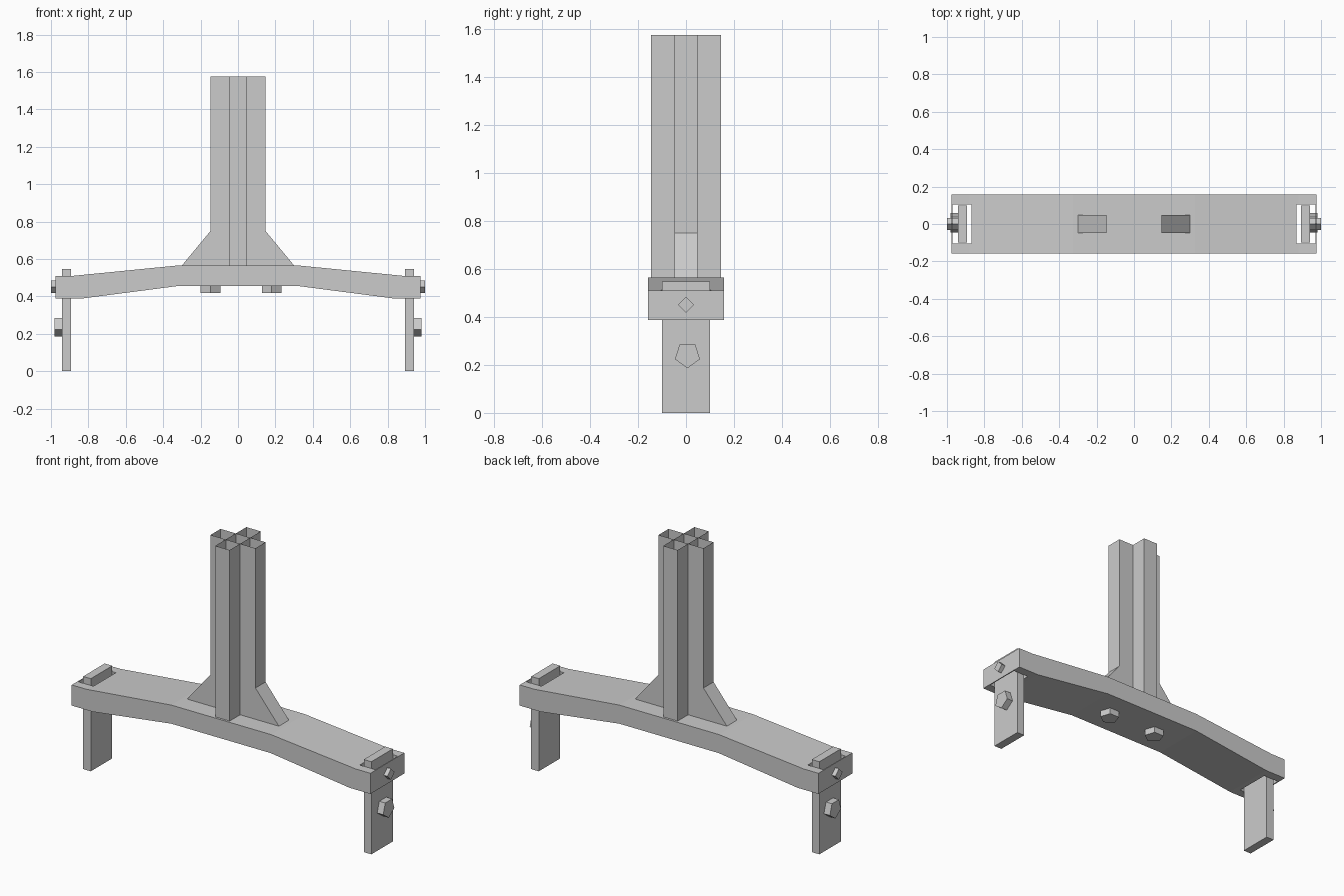
import bpy, math

if "Cube" in bpy.data.objects:
    bpy.data.objects.remove(bpy.data.objects["Cube"])


def prism(name, pts, axis, a, b, open_edges=()):
    """Extrude a 2D profile from a to b along an axis; open_edges are left without walls."""
    place = {'x': lambda p, t: (t, p[0], p[1]),
             'y': lambda p, t: (p[0], t, p[1]),
             'z': lambda p, t: (p[0], p[1], t)}[axis]
    n = len(pts)
    verts = [place(p, a) for p in pts] + [place(p, b) for p in pts]
    faces = [tuple(range(n))[::-1], tuple(range(n, 2 * n))]
    faces += [(i, (i + 1) % n, (i + 1) % n + n, i + n)
              for i in range(n) if i not in open_edges]
    # keep normals outward whatever the axis or extrusion direction
    if (axis == 'y') != (b < a):
        faces = [f[::-1] for f in faces]
    me = bpy.data.meshes.new(name)
    me.from_pydata(verts, [], faces)
    ob = bpy.data.objects.new(name, me)
    bpy.context.collection.objects.link(ob)
    return ob


def rect(u, v0, v1):
    return [(-u, v0), (u, v0), (u, v1), (-u, v1)]


def ngon(n, r, cu, cv, start=-90):
    return [(cu + r * math.cos(math.radians(start + 360 * i / n)),
             cv + r * math.sin(math.radians(start + 360 * i / n))) for i in range(n)]


# Arched beam
right = [(0.325, 0.455), (0.84, 0.388), (0.976, 0.388),
         (0.976, 0.51), (0.88, 0.51), (0.325, 0.565)]
beam = prism("beam", right + [(-x, z) for x, z in reversed(right)], 'y', -0.158, 0.158)

# Open-topped column: two crossing thin-walled tubes, one flared at the foot
W = 0.047
prism("column_flared_tube",
      [(-0.3, 0.565), (0.3, 0.565), (0.147, 0.75), (0.147, 1.575),
       (-0.147, 1.575), (-0.147, 0.75)], 'y', -W, W, open_edges=(0, 3))
prism("column_cross_tube", rect(0.145, 0.565, 1.575), 'x', -W, W, open_edges=(0, 2))

# Legs in slots at both ends, each with a pin and a bolt
for s, side in ((1, "right"), (-1, "left")):
    cutter = prism("slot_cutter_" + side, rect(0.105, 0.3, 0.65), 'x', s * 0.87, s * 0.97)
    cutter.hide_render = True
    cutter.hide_set(True)
    mod = beam.modifiers.new("slot_" + side, 'BOOLEAN')
    mod.operation = 'DIFFERENCE'
    mod.solver = 'EXACT'
    mod.object = cutter
    prism("leg_" + side, rect(0.1, 0, 0.547), 'x', s * 0.892, s * 0.942)
    prism("pin_" + side, ngon(4, 0.033, 0, 0.451), 'x', s * 0.942, s * 1.0)
    prism("leg_bolt_" + side, ngon(5, 0.055, 0.006, 0.241), 'x', s * 0.93, s * 0.981)

# Bolts under the beam
for i, x in enumerate((-0.147, 0.18)):
    prism("under_bolt_%d" % (i + 1), ngon(5, 0.055, x, 0), 'z', 0.418, 0.465)
